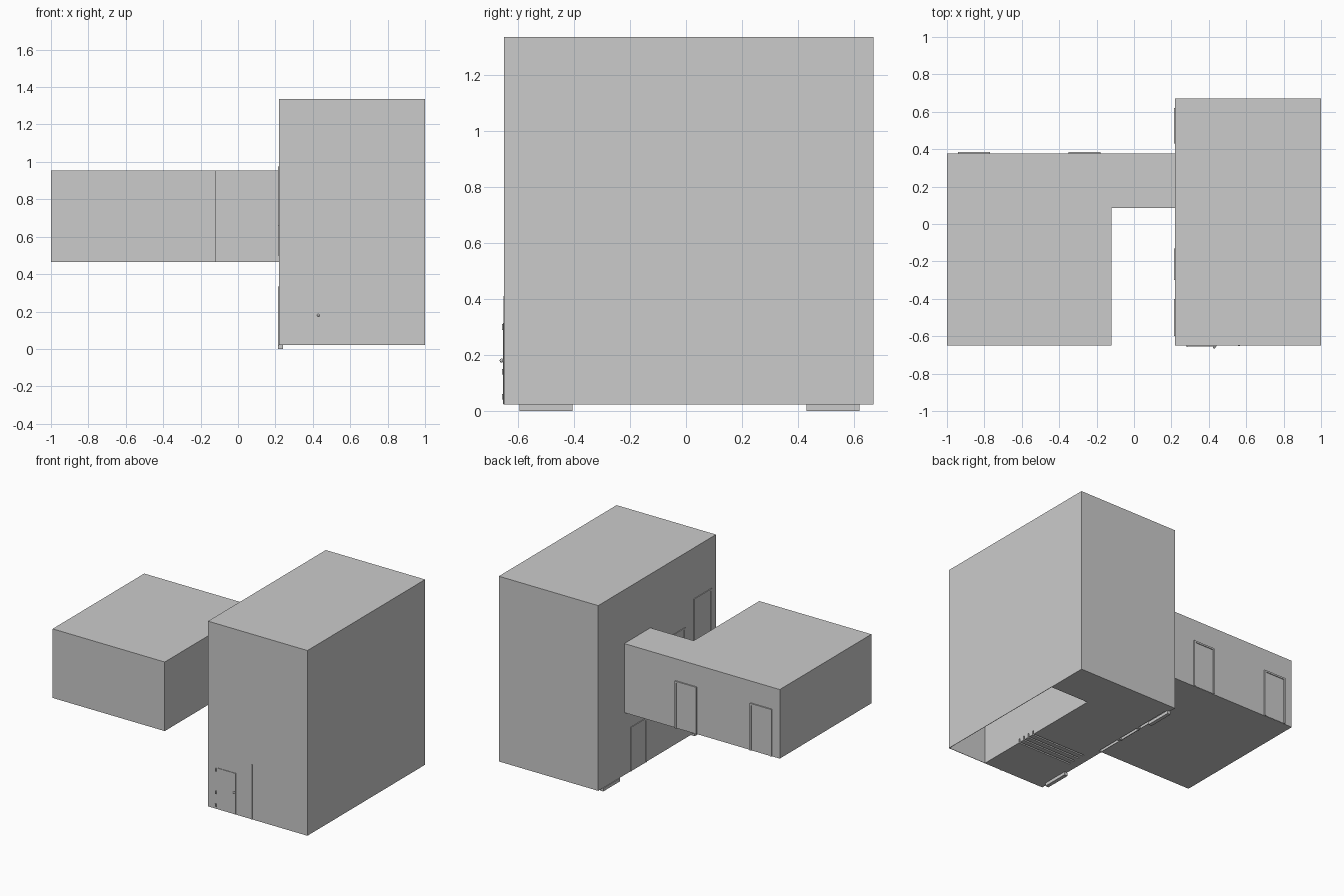
import bpy, bmesh
from mathutils import Matrix

if "Cube" in bpy.data.objects:
    bpy.data.objects.remove(bpy.data.objects["Cube"])


def box(name, x0, x1, y0, y1, z0, z1):
    bm = bmesh.new()
    bmesh.ops.create_cube(bm, size=1)
    for v in bm.verts:
        v.co.x = x0 if v.co.x < 0 else x1
        v.co.y = y0 if v.co.y < 0 else y1
        v.co.z = z0 if v.co.z < 0 else z1
    me = bpy.data.meshes.new(name)
    bm.to_mesh(me)
    bm.free()
    ob = bpy.data.objects.new(name, me)
    bpy.context.collection.objects.link(ob)
    return ob


def cut(target, name, *dims):
    cutter = box(name, *dims)
    cutter.hide_render = True
    cutter.hide_set(True)
    m = target.modifiers.new(name, 'BOOLEAN')
    m.operation = 'DIFFERENCE'
    m.solver = 'EXACT'
    m.object = cutter
    # apply the cut, then drop the helper
    deps = bpy.context.evaluated_depsgraph_get()
    me = bpy.data.meshes.new_from_object(target.evaluated_get(deps))
    target.modifiers.clear()
    target.data = me
    bpy.data.objects.remove(cutter)


def door(name, face, pos, a0, a1, z0, z1, depth, w=0.012):
    """Door frame and leaf on a wall; face is the outward axis: '-x' or '+y'."""
    parts = [('left', a0, a0 + w, z0, z1, depth), ('right', a1 - w, a1, z0, z1, depth),
             ('top', a0 + w, a1 - w, z1 - w, z1, depth),
             ('leaf', a0 + w, a1 - w, z0, z1 - w, depth * 0.4)]
    for part, b0, b1, c0, c1, d in parts:
        if face == '-x':
            box(f"{name}_{part}", pos - d, pos, b0, b1, c0, c1)
        else:
            box(f"{name}_{part}", b0, b1, pos, pos + d, c0, c1)


# Tall tower, open underneath along its right side
tower = box("tower", 0.22, 1.0, -0.65, 0.67, 0.022, 1.336)
cut(tower, "open_shaft", 0.70, 0.997, -0.647, 0.37, -0.1, 1.331)
# Gaps between treads and along the inner wall, seen from below
for i in range(4):
    y = -0.31 + i * 0.045
    cut(tower, "tread_gap", 0.28, 0.72, y, y + 0.012, -0.1, 0.05)
for y0, y1 in ((-0.06, 0.12), (0.14, 0.31), (0.33, 0.60)):
    cut(tower, "wall_gap", 0.223, 0.243, y0, y1, -0.1, 0.12)

# Raised L-shaped wing joined to the tower
wing = bpy.data.meshes.new("wing")
bm = bmesh.new()
outline = [(-1, -0.65), (-0.12, -0.65), (-0.12, 0.085), (0.22, 0.085), (0.22, 0.377), (-1, 0.377)]
base = bm.faces.new([bm.verts.new((x, y, 0.465)) for x, y in outline])
ext = bmesh.ops.extrude_face_region(bm, geom=[base])
bmesh.ops.translate(bm, vec=(0, 0, 0.49),
                    verts=[g for g in ext["geom"] if isinstance(g, bmesh.types.BMVert)])
bmesh.ops.recalc_face_normals(bm, faces=bm.faces)
bm.to_mesh(wing)
bm.free()
bpy.context.collection.objects.link(bpy.data.objects.new("wing", wing))

# Doors on the back of the wing
for i, x in enumerate((-0.94, -0.35)):
    door(f"wing_door_{i}", '+y', 0.377, x, x + 0.17, 0.466, 0.80, 0.009)

# Doors on the inner side of the tower at each level
door("lower_door", '-x', 0.22, 0.13, 0.31, 0.022, 0.335, 0.005)
door("middle_door", '-x', 0.22, -0.30, -0.13, 0.50, 0.81, 0.005)
door("upper_door", '-x', 0.22, -0.60, -0.40, 0.66, 0.975, 0.005)

# Door steps under the tower edge
for i, (y0, y1) in enumerate(((-0.595, -0.405), (0.43, 0.62))):
    box(f"door_step_{i}", 0.215, 0.24, y0, y1, 0.0, 0.022)

# Front door with hinges, knob and wall post
box("front_door", 0.29, 0.44, -0.654, -0.65, 0.025, 0.315)
for i, z in enumerate((0.04, 0.13, 0.29)):
    box(f"front_hinge_{i}", 0.281, 0.289, -0.658, -0.65, z, z + 0.02)
box("front_post", 0.555, 0.567, -0.653, -0.65, 0.022, 0.41)
bm = bmesh.new()
bmesh.ops.create_uvsphere(bm, u_segments=12, v_segments=8, radius=0.007,
                          matrix=Matrix.Translation((0.43, -0.659, 0.18)))
knob = bpy.data.meshes.new("front_knob")
bm.to_mesh(knob)
bm.free()
bpy.context.collection.objects.link(bpy.data.objects.new("front_knob", knob))
